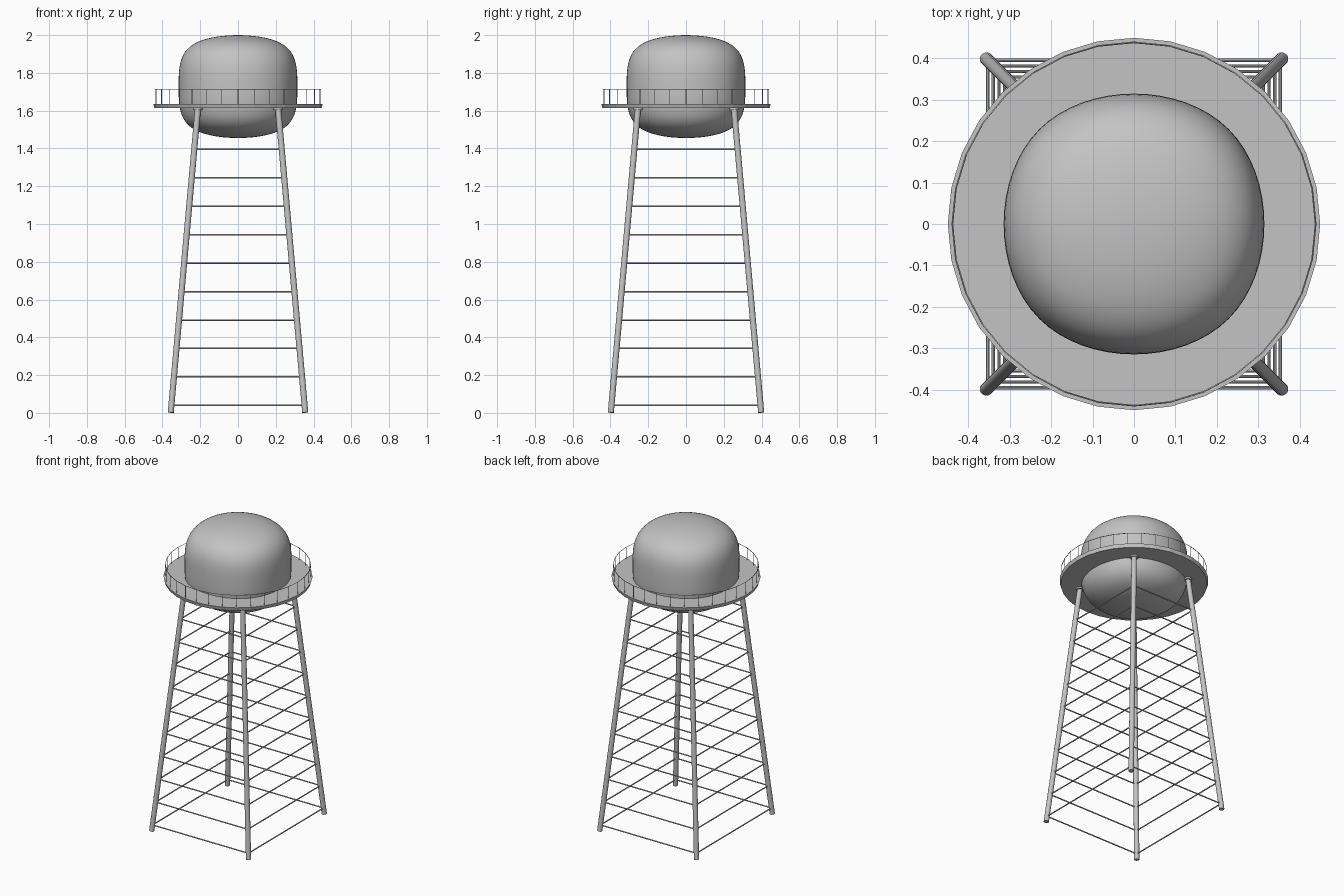
import bpy
import bmesh
from math import cos, sin, pi
from mathutils import Vector

cube = bpy.data.objects.get("Cube")
if cube:
    bpy.data.objects.remove(cube, do_unlink=True)

# Single painted-metal colour
GREY = (0.55, 0.55, 0.55, 1)
metal = bpy.data.materials.new("grey_metal")
metal.use_nodes = True
metal.diffuse_color = GREY
metal.node_tree.nodes["Principled BSDF"].inputs["Base Color"].default_value = GREY


def finish(name, bm, smooth=True):
    mesh = bpy.data.meshes.new(name)
    bm.to_mesh(mesh)
    bm.free()
    obj = bpy.data.objects.new(name, mesh)
    bpy.context.collection.objects.link(obj)
    mesh.materials.append(metal)
    if smooth:
        bpy.ops.object.select_all(action="DESELECT")
        obj.select_set(True)
        bpy.context.view_layer.objects.active = obj
        bpy.ops.object.shade_smooth_by_angle()
    return obj


def rod(bm, start, end, radius, sides, end_radius=None):
    """Add a capped cylinder running between two points."""
    start, end = Vector(start), Vector(end)
    axis = end - start
    made = bmesh.ops.create_cone(
        bm, cap_ends=True, segments=sides, radius1=radius,
        radius2=end_radius or radius, depth=axis.length)
    turn = Vector((0, 0, 1)).rotation_difference(axis).to_matrix()
    bmesh.ops.rotate(bm, verts=made["verts"], matrix=turn)
    bmesh.ops.translate(bm, verts=made["verts"], vec=(start + end) / 2)


# Tank: a box cut once around the middle, rounded by subdivision
TANK_HALF_WIDTH, TANK_HALF_HEIGHT, TANK_Z = 0.343, 0.296, 1.7275
bm = bmesh.new()
bmesh.ops.create_cube(bm, size=2)
bmesh.ops.bisect_plane(bm, geom=bm.verts[:] + bm.edges[:] + bm.faces[:],
                       plane_co=(0, 0, 0), plane_no=(0, 0, 1))
bmesh.ops.scale(bm, verts=bm.verts,
                vec=(TANK_HALF_WIDTH, TANK_HALF_WIDTH, TANK_HALF_HEIGHT))
bmesh.ops.translate(bm, verts=bm.verts, vec=(0, 0, TANK_Z))
tank = finish("tank", bm, smooth=False)
tank.data.shade_smooth()
rounding = tank.modifiers.new("rounding", "SUBSURF")
rounding.levels = rounding.render_levels = 4

# Walkway disc around the tank
DECK_BOTTOM, DECK_TOP, SIDES = 1.613, 1.636, 32
bm = bmesh.new()
rod(bm, (0, 0, DECK_BOTTOM), (0, 0, DECK_TOP), 0.442, SIDES, 0.449)
finish("walkway", bm, smooth=False)

# Railing: a post at each corner of the walkway, joined by a thin top rail
RAIL_RADIUS, RAIL_Z, WIRE = 0.438, 1.714, 0.002
bm = bmesh.new()
corners = [Vector((RAIL_RADIUS * sin(2 * pi * i / SIDES),
                   RAIL_RADIUS * cos(2 * pi * i / SIDES), 0))
           for i in range(SIDES)]
for i, corner in enumerate(corners):
    top = corner + Vector((0, 0, RAIL_Z))
    rod(bm, corner + Vector((0, 0, DECK_TOP)), top, WIRE, 4)
    rod(bm, corners[i - 1] + Vector((0, 0, RAIL_Z)), top, WIRE, 4)
finish("railing", bm)

# Legs lean inward from the ground to the walkway
FOOT = Vector((0.356, 0.398, 0.002))
HEAD = Vector((0.212, 0.254, DECK_BOTTOM))


def leg_point(z, sx, sy):
    p = FOOT.lerp(HEAD, (z - FOOT.z) / (HEAD.z - FOOT.z))
    return Vector((p.x * sx, p.y * sy, z))


quadrants = [(1, -1), (1, 1), (-1, 1), (-1, -1)]
for (sx, sy), name in zip(quadrants, ("front_left", "back_left",
                                      "back_right", "front_right")):
    bm = bmesh.new()
    foot, head = leg_point(FOOT.z, sx, sy), leg_point(HEAD.z, sx, sy)
    rod(bm, foot, head, 0.016, 16)
    # Small mounting plate under the walkway
    rod(bm, head - Vector((0, 0, 0.01)), head, 0.025, 16)
    finish(name + "_leg", bm)

# Horizontal braces ring the four legs at even heights
bm = bmesh.new()
for level in range(10):
    z = 0.04 + 0.1505 * level
    for i, quadrant in enumerate(quadrants):
        rod(bm, leg_point(z, *quadrants[i - 1]), leg_point(z, *quadrant),
            0.004, 8)
finish("braces", bm)
